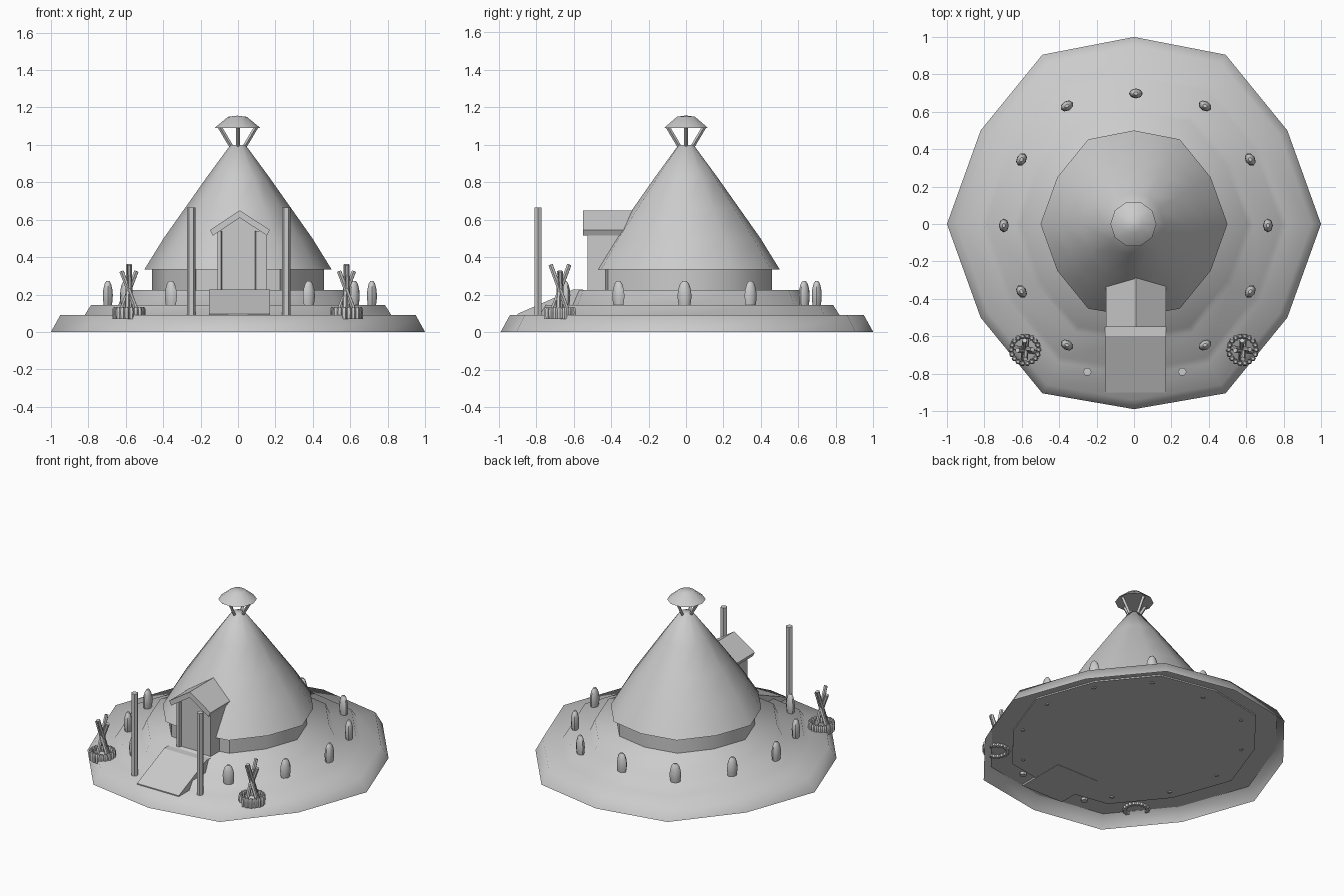
import bpy
import bmesh
from math import sin, cos, pi, radians
from mathutils import Vector

cube = bpy.data.objects.get("Cube")
if cube:
    bpy.data.objects.remove(cube, do_unlink=True)

clay = bpy.data.materials.new("clay_grey")
clay.use_nodes = True
GREY = (0.6, 0.6, 0.6, 1)
clay.diffuse_color = GREY
clay.node_tree.nodes["Principled BSDF"].inputs["Base Color"].default_value = GREY

# Slightly uneven twelve-sided outline shared by mound, wall and roof
QUARTER = [(1, 0), (0.82, 0.5), (0.49, 0.905)]
OUTLINE = (QUARTER + [(0, 1)] + [(-x, y) for x, y in QUARTER[::-1]]
           + [(-x, -y) for x, y in QUARTER[1:]] + [(0, -0.99)]
           + [(x, -y) for x, y in QUARTER[:0:-1]])


def circle(n):
    return [(cos(2 * pi * i / n), sin(2 * pi * i / n)) for i in range(n)]


def finish(name, bm, smooth=None):
    mesh = bpy.data.meshes.new(name)
    bm.to_mesh(mesh)
    bm.free()
    mesh.materials.append(clay)
    obj = bpy.data.objects.new(name, mesh)
    bpy.context.collection.objects.link(obj)
    if smooth is not None:
        bpy.ops.object.select_all(action='DESELECT')
        obj.select_set(True)
        bpy.context.view_layer.objects.active = obj
        bpy.ops.object.shade_smooth_by_angle(angle=radians(smooth))


def loft(bm, outline, profile, at=(0, 0, 0), depth=1.0, turn=0.0,
         top=True, bottom=False):
    """Stack scaled copies of an outline; profile holds (radius, height)."""
    rings = []
    for r, z in profile:
        ring = []
        for x, y in outline:
            px, py = x * r, y * r * depth
            ring.append(bm.verts.new((at[0] + px * cos(turn) - py * sin(turn),
                                      at[1] + px * sin(turn) + py * cos(turn),
                                      at[2] + z)))
        rings.append(ring)
    n = len(outline)
    for a, b in zip(rings, rings[1:]):
        for i in range(n):
            j = (i + 1) % n
            bm.faces.new((a[i], a[j], b[j], b[i]))
    if top:
        bm.faces.new(rings[-1])
    if bottom:
        bm.faces.new(rings[0][::-1])


def rod(bm, start, end, radius, sides=6):
    a, b = Vector(start), Vector(end)
    spin = (b - a).to_track_quat('Z', 'Y')
    lo, hi = [[bm.verts.new(p + spin @ Vector((x * radius, y * radius, 0)))
               for x, y in circle(sides)] for p in (a, b)]
    for i in range(sides):
        j = (i + 1) % sides
        bm.faces.new((lo[i], lo[j], hi[j], hi[i]))
    bm.faces.new(hi)
    bm.faces.new(lo[::-1])


def prism(bm, section, direction):
    """Extrude a closed section of 3D points along a direction."""
    d = Vector(direction)
    a = [bm.verts.new(p) for p in section]
    b = [bm.verts.new(Vector(p) + d) for p in section]
    bm.faces.new(a)
    bm.faces.new(b[::-1])
    for i in range(len(a)):
        j = (i + 1) % len(a)
        bm.faces.new((a[j], a[i], b[i], b[j]))
    bmesh.ops.recalc_face_normals(bm, faces=bm.faces)


# Stepped mound with soft terraces, and its floor seen from underneath
bm = bmesh.new()
loft(bm, OUTLINE, [(1, 0), (0.95, 0.09), (0.82, 0.09), (0.785, 0.145),
                   (0.64, 0.145), (0.605, 0.225)])
finish("terraced_mound", bm, 180)
bm = bmesh.new()
loft(bm, OUTLINE, [(0.81, 0.078), (0.81, 0.087), (0.95, 0.087)],
     top=False, bottom=True)
finish("mound_floor", bm)

# Round wall and gently bulging roof
bm = bmesh.new()
loft(bm, OUTLINE, [(0.46, 0.22), (0.46, 0.38)], top=False)
finish("hut_wall", bm, 40)
bm = bmesh.new()
loft(bm, OUTLINE, [(0.5, 0.335), (0.398, 0.5), (0.285, 0.66), (0.165, 0.83),
                   (0.04, 1.0)])
finish("hut_roof", bm, 60)

# Smoke vent: four splayed struts under a small cap
bm = bmesh.new()
for x, y in circle(4):
    rod(bm, (x * 0.035, y * 0.035, 0.99), (x * 0.1, y * 0.1, 1.1), 0.011, 4)
finish("vent_struts", bm)
bm = bmesh.new()
loft(bm, circle(10), [(0.123, 1.09), (0.05, 1.15), (0.002, 1.156)],
     at=(-0.003, 0, 0), bottom=True)
finish("vent_cap", bm, 60)

# Porch with a shallow recessed door
bm = bmesh.new()
L, R, F = -0.11, 0.155, -0.525
section = [(L, F), (-0.09, F), (-0.085, F + 0.02), (0.09, F + 0.02),
           (0.095, F), (R, F), (R, -0.3), (L, -0.3)]
prism(bm, [(x, y, 0.22) for x, y in section], (0, 0, 0.32))
finish("porch_walls", bm)
bm = bmesh.new()
prism(bm, [(L, F + 0.02, 0.54), (R, F + 0.02, 0.54), (0.01, F + 0.02, 0.62)],
      (0, 0.2, 0))
finish("porch_gable", bm)
bm = bmesh.new()
chevron = [(-0.15, 0.545), (0.01, 0.65), (0.17, 0.545),
           (0.155, 0.515), (0.01, 0.61), (-0.135, 0.515)]
prism(bm, [(x, -0.55, z) for x, z in chevron], (0, 0.29, 0))
finish("porch_roof", bm)

# Entrance ramp
bm = bmesh.new()
prism(bm, [(-0.155, y, z) for y, z in
           [(-0.9, 0.076), (-0.9, 0.097), (-0.6, 0.228),
            (-0.55, 0.228), (-0.55, 0.076)]], (0.325, 0, 0))
finish("entrance_ramp", bm)

# Gate posts
for side, x in (("right", -0.25), ("left", 0.258)):
    bm = bmesh.new()
    rod(bm, (x, -0.79, 0.07), (x, -0.79, 0.665), 0.023)
    finish(side + "_gate_post", bm)

# Standing stones around the terrace, skipping the entrance
bm = bmesh.new()
STONE = [(0.015, -0.072), (0.031, 0), (0.036, 0.03), (0.037, 0.055),
         (0.033, 0.085), (0.024, 0.112), (0.012, 0.127)]
for k in range(1, 12):
    a = radians(-90 + 30 * k)
    r = 0.738 if k in (1, 5, 7, 11) else 0.706
    loft(bm, circle(8), STONE, (0.01 + r * cos(a), r * sin(a) - 0.008, 0.145),
         0.72, a + pi / 2, bottom=True)
finish("standing_stones", bm, 50)

# Campfires: ring of pebbles and four crossed logs
for side, cx in (("right", -0.583), ("left", 0.58)):
    cy = -0.673
    bm = bmesh.new()
    for x, y in circle(18):
        loft(bm, circle(6), [(0.014, -0.02), (0.0155, 0.015), (0.0145, 0.034),
                             (0.008, 0.043)],
             (cx + x * 0.073, cy + y * 0.073, 0.09), bottom=True)
    finish(side + "_fire_ring", bm, 50)
    bm = bmesh.new()
    for s in (-1, 1):
        rod(bm, (cx + s * 0.01, cy + s * 0.05, 0.09),
            (cx + s * 0.002, cy - s * 0.05, 0.36), 0.013)
        rod(bm, (cx + s * 0.05, cy - s * 0.01, 0.09),
            (cx - s * 0.04, cy - s * 0.002, 0.325), 0.013)
    finish(side + "_fire_logs", bm)
